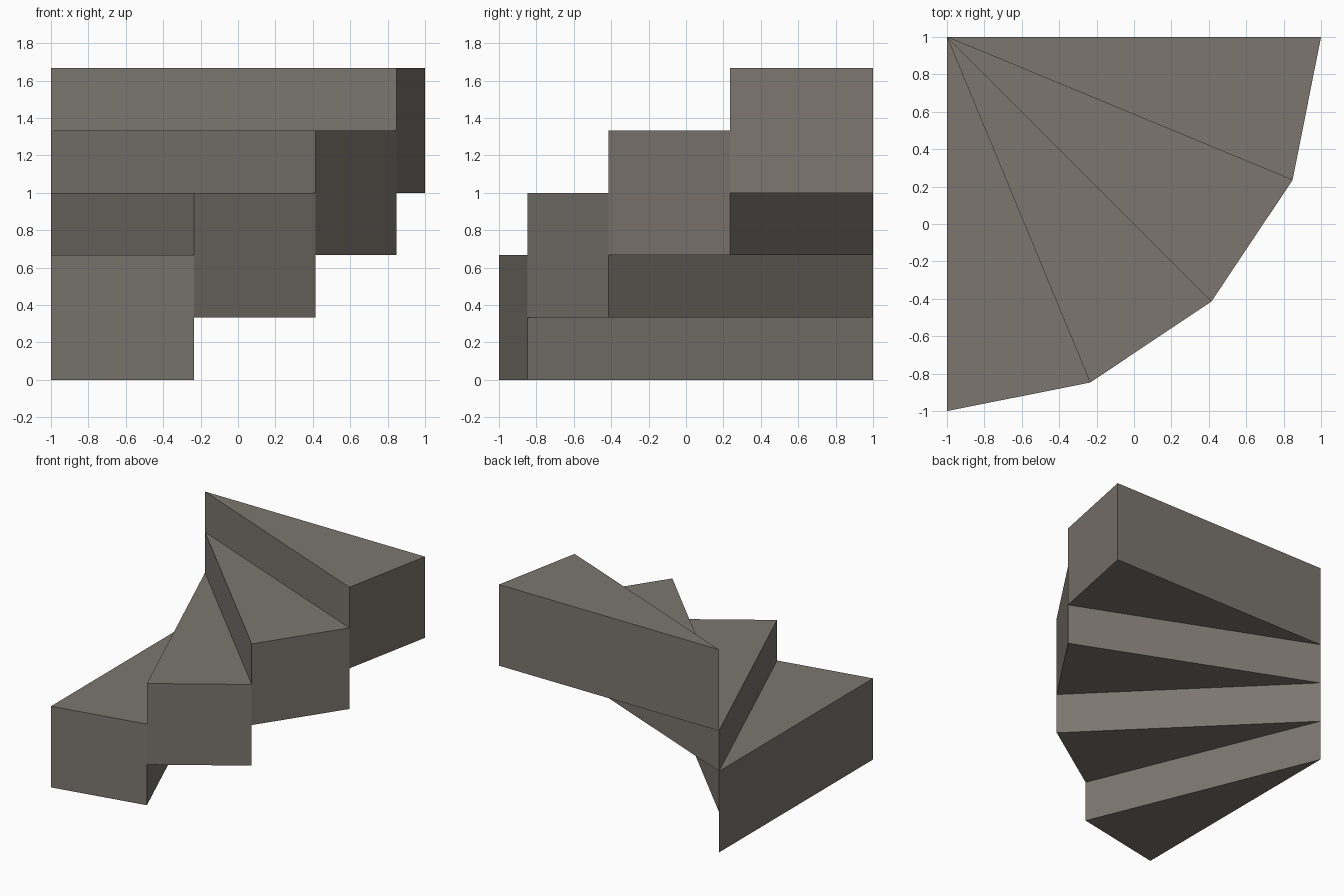
import bpy, bmesh, math
from mathutils import Vector

if "Cube" in bpy.data.objects:
    bpy.data.objects.remove(bpy.data.objects["Cube"])

STEPS = 4
RADIUS = 2.0
RISE = 1 / 3
THICKNESS = 2 / 3
PIVOT = Vector((-1.0, 1.0, 0.0))

stone = bpy.data.materials.new("warm grey stone")
stone.diffuse_color = (0.2, 0.18, 0.158, 1)
stone.use_nodes = True
stone.node_tree.nodes["Principled BSDF"].inputs["Base Color"].default_value = stone.diffuse_color


def rim(i):
    """Point on the outer rim, sweeping a quarter turn from front to right."""
    a = math.radians(-90 + 90 * i / STEPS)
    return PIVOT + RADIUS * Vector((math.cos(a), math.sin(a), 0))


def wedge_step(i):
    """Triangular winder tread, extruded upwards."""
    bm = bmesh.new()
    base = Vector((0, 0, i * RISE))
    face = bm.faces.new([bm.verts.new(p + base) for p in (PIVOT, rim(i), rim(i + 1))])
    ext = bmesh.ops.extrude_face_region(bm, geom=[face], use_keep_orig=True)
    top = [v for v in ext["geom"] if isinstance(v, bmesh.types.BMVert)]
    bmesh.ops.translate(bm, verts=top, vec=(0, 0, THICKNESS))
    bmesh.ops.recalc_face_normals(bm, faces=bm.faces)
    mesh = bpy.data.meshes.new(f"winder_step_{i + 1}")
    bm.to_mesh(mesh)
    bm.free()
    mesh.materials.append(stone)
    bpy.context.collection.objects.link(bpy.data.objects.new(mesh.name, mesh))


# Quarter-turn flight of winder steps
for i in range(STEPS):
    wedge_step(i)
